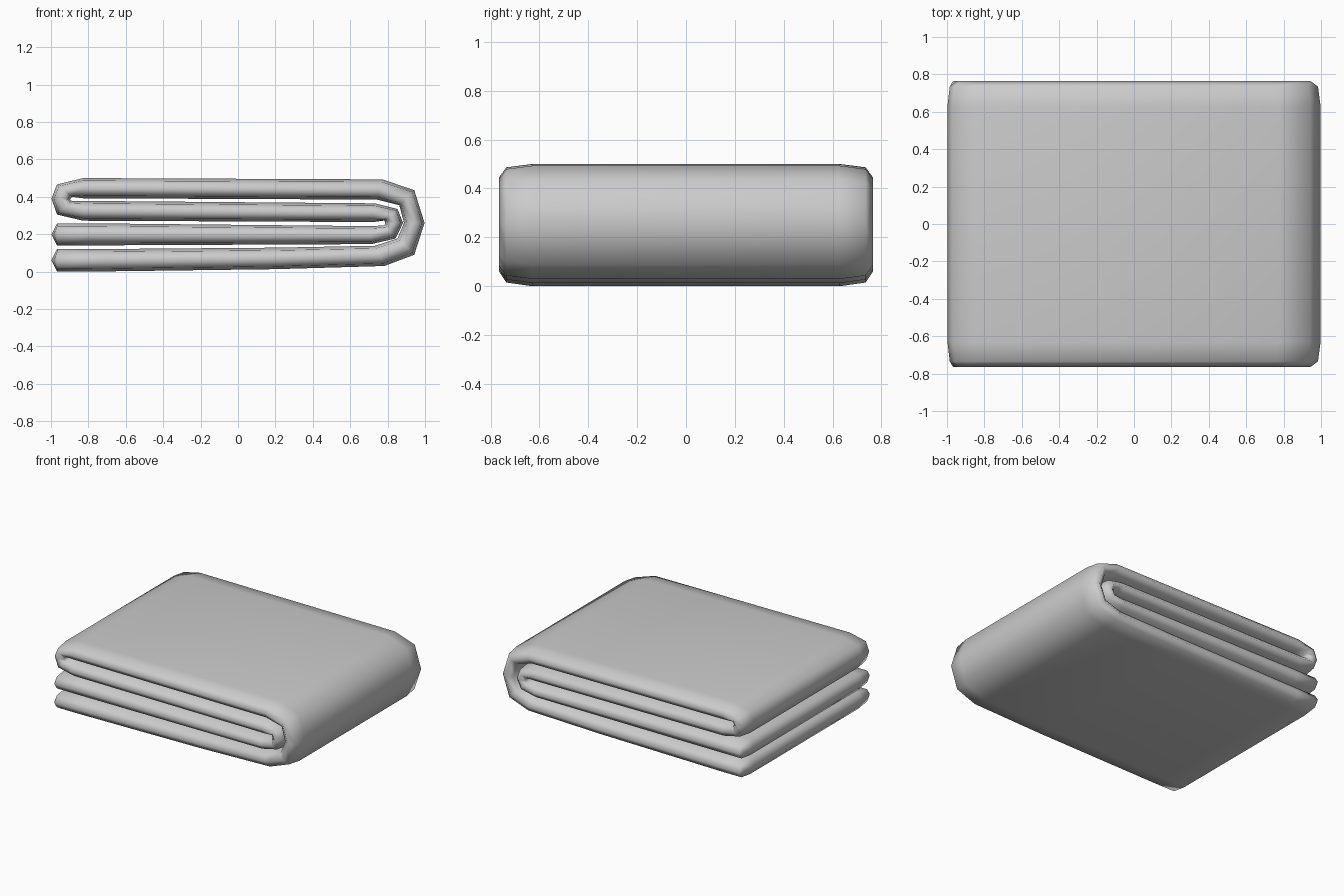
import bpy, bmesh

if "Cube" in bpy.data.objects:
    bpy.data.objects.remove(bpy.data.objects["Cube"])

# Folded sheet seen from the front: (right-hand rail x, z, left-hand rail x, z)
STATIONS = [
    (-.97, .010, -.97, .130), (-.80, .010, -.80, .130), (.20, .023, .20, .138),
    (.78, .040, .73, .148), (.94, .100, .85, .187), (.995, .27, .885, .27),
    (.94, .445, .86, .365), (.77, .503, .74, .395),
    (-.83, .510, -.83, .402), (-.97, .476, -.89, .410), (-1.0, .40, -.90, .397),
    (-.97, .315, -.89, .387), (-.83, .282, -.83, .388),
    (.72, .275, .73, .375), (.78, .283, .85, .345), (.785, .27, .88, .27),
    (.78, .258, .84, .187), (.72, .253, .71, .157),
    (-.80, .268, -.80, .150), (-.97, .268, -.97, .150),
]
# Rounded side-edge section: (y, fraction of half thickness)
SECTION = [(-.765, 0), (-.735, .75), (-.63, 1), (.63, 1), (.735, .75),
           (.765, 0), (.735, -.75), (.63, -1), (-.63, -1), (-.735, -.75)]


def sheet_ring(bm, s):
    xr, zr, xl, zl = s
    return [bm.verts.new(((xr + xl) / 2 + t * (xl - xr) / 2, y,
                          (zr + zl) / 2 + t * (zl - zr) / 2)) for y, t in SECTION]


def tip_ring(bm, s):
    # Pinched free edge, pulled outwards in the middle
    return [bm.verts.new((s[0] - .03 * t * t, y, (s[1] + s[3]) / 2)) for y, t in SECTION]


bm = bmesh.new()
rings = [tip_ring(bm, STATIONS[0])]
rings += [sheet_ring(bm, s) for s in STATIONS]
rings.append(tip_ring(bm, STATIONS[-1]))
n = len(SECTION)
for a, b in zip(rings, rings[1:]):
    for i in range(n):
        j = (i + 1) % n
        bm.faces.new((a[i], a[j], b[j], b[i]))

# Weld the pinched free edges only
bmesh.ops.remove_doubles(bm, verts=rings[0] + rings[1] + rings[-2] + rings[-1], dist=.0005)
bmesh.ops.recalc_face_normals(bm, faces=bm.faces)
for f in bm.faces:
    f.smooth = True

mesh = bpy.data.meshes.new("folded_towel")
bm.to_mesh(mesh)
bm.free()
towel = bpy.data.objects.new("folded_towel", mesh)
bpy.context.collection.objects.link(towel)
towel.location.z = -.01
towel.location.x = .0025
